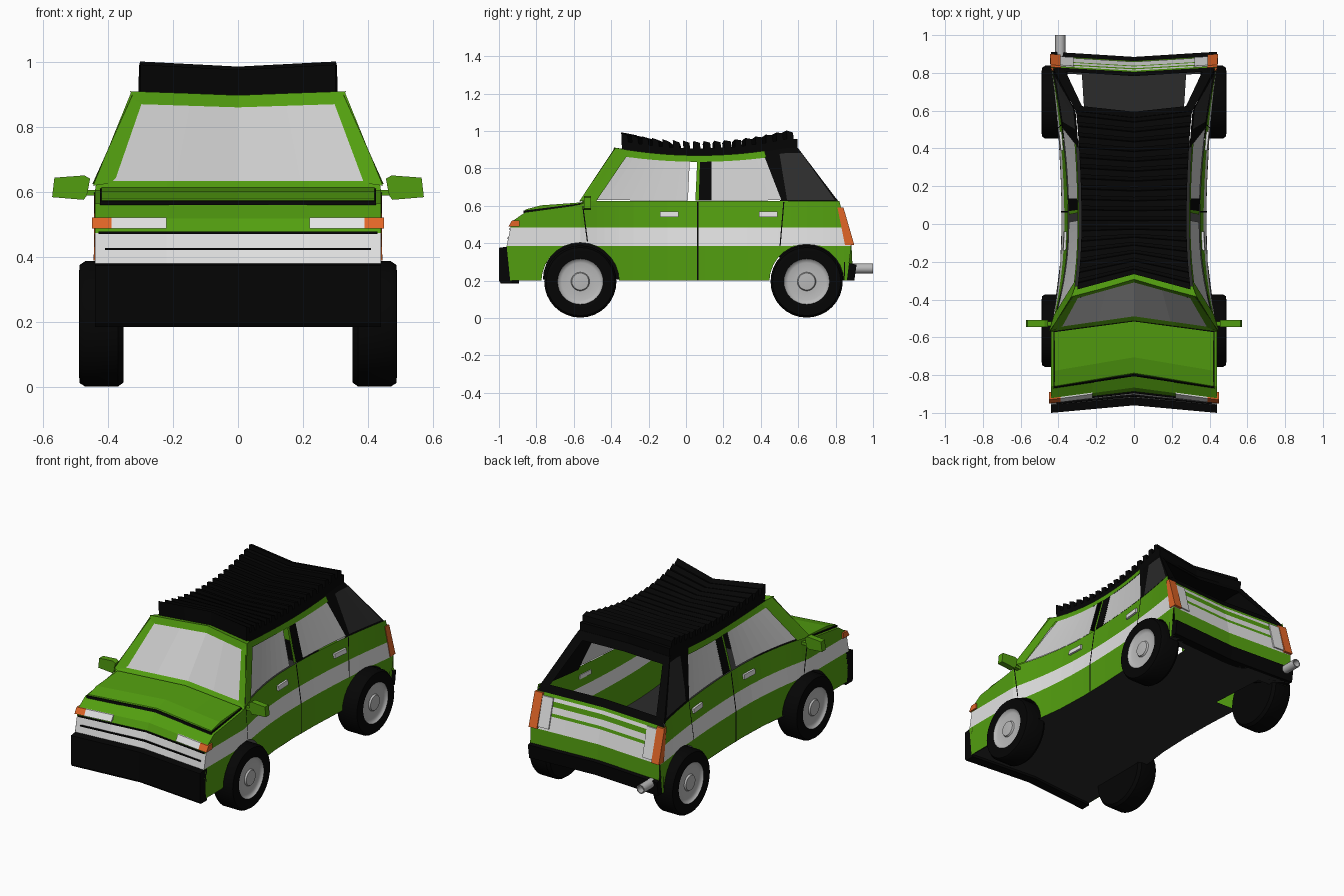
import bpy, bmesh, math
from mathutils import Vector

if "Cube" in bpy.data.objects:
    bpy.data.objects.remove(bpy.data.objects["Cube"])


def material(name, *rgb):
    m = bpy.data.materials.new(name)
    m.use_nodes = True
    m.diffuse_color = (*rgb, 1)
    m.node_tree.nodes["Principled BSDF"].inputs["Base Color"].default_value = (*rgb, 1)
    return m


GREEN = material("green_paint", .085, .34, .005)
SILVER = material("silver_trim", .76, .76, .76)
BLACK = material("black_plastic", .0015, .0015, .0015)
GLASS = material("pale_glass", .6, .6, .6)
DARK = material("dark_glass", .025, .025, .025)
FLOOR = material("dark_floor", .024, .024, .024)
ORANGE = material("orange_lamp", .75, .13, .02)
RIM = material("rim_grey", .48, .48, .48)
BELT, ROOF = .62, .905
ARCHES = ((-.565, .208), (.645, .199))
AXLE_Z = .195


def interp(t, pts):
    if t <= pts[0][0]:
        return pts[0][1]
    for (a, u), (b, v) in zip(pts, pts[1:]):
        if t <= b:
            return u + (v - u) * (t - a) / (b - a)
    return pts[-1][1]


def half_width(z):
    return interp(z, ((BELT, .44), (ROOF, .345)))


# The whole shell is pinched: waist drawn in, roof sagging, ends bent inward
def pinch(p):
    x, y, z = p
    mid = max(0, 1 - abs(x) / half_width(z))
    c = interp(z, ((.4, .04), (.55, .07), (.9, .24))) if y < 0 else interp(z, ((.6, .03), (.9, .06)))
    sag = .042 * max(0, 1 - ((y - .07) / .46) ** 2) + .012 * mid
    reach = .56 if y < 0 else .85
    waist = interp(z, ((.385, .13), (.63, .21), (.9, .17)))
    return Vector((x * (1 - waist * max(0, 1 - (y / reach) ** 2)), y * (1 - c * mid),
                   z - sag * max(0, (z - BELT) / (ROOF - BELT))))


def build(name, verts, faces, mats, idx=None, closed=False, warp=True):
    bm = bmesh.new()
    vs = [bm.verts.new(pinch(v) if warp else v) for v in verts]
    for i, f in enumerate(faces):
        bm.faces.new([vs[k] for k in f]).material_index = idx[i] if idx else 0
    bmesh.ops.remove_doubles(bm, verts=bm.verts, dist=.0002)
    bmesh.ops.dissolve_degenerate(bm, edges=bm.edges, dist=.0002)
    bm.normal_update()
    if closed:
        bmesh.ops.recalc_face_normals(bm, faces=bm.faces)
    else:
        for f in bm.faces:
            if f.normal.dot(f.calc_center_median() - Vector((0, 0, .45))) < 0:
                f.normal_flip()
    me = bpy.data.meshes.new(name)
    bm.to_mesh(me)
    bm.free()
    for m in mats:
        me.materials.append(m)
    ob = bpy.data.objects.new(name, me)
    bpy.context.collection.objects.link(ob)
    return ob


# Open sheet across the car: rows of (half width, y, z), one material per gap
def sheet(name, rows, mats):
    fr = (-1, -.5, 0, .5, 1)
    verts = [(f * w, y, z) for w, y, z in rows for f in fr]
    faces, idx = [], []
    used = list(dict.fromkeys(mats))
    for r in range(len(rows) - 1):
        for c in range(4):
            a = r * 5 + c
            faces.append((a, a + 1, a + 6, a + 5))
            idx.append(used.index(mats[r % len(mats)]))
    return build(name, verts, faces, used, idx)


# Solid bar along x from a closed (y, z) outline
def bar(name, outline, x0, x1, mat, steps=4):
    n = len(outline)
    verts = [(x0 + (x1 - x0) * i / steps, y, z) for i in range(steps + 1) for y, z in outline]
    faces = [(i * n + j, i * n + (j + 1) % n, (i + 1) * n + (j + 1) % n, (i + 1) * n + j)
             for i in range(steps) for j in range(n)]
    faces += [tuple(range(n)), tuple(range(steps * n, steps * n + n))]
    return build(name, verts, faces, [mat], closed=True)


# Strip on both flanks between a bottom edge and a top edge (y0, y1, z)
def flank(name, mat, low, high, off=0, n=6):
    for side, s in (("left", 1), ("right", -1)):
        verts = [(s * (half_width(z) + off), a + (b - a) * i / n, z)
                 for a, b, z in (low, high) for i in range(n + 1)]
        faces = [(i, i + 1, n + 2 + i, n + 1 + i) for i in range(n)]
        build(f"{side}_{name}", verts, faces, [mat])


def quad_pair(name, mat, pts):
    for side, s in (("left", 1), ("right", -1)):
        build(f"{side}_{name}", [(s * x, y, z) for x, y, z in pts], [(0, 1, 2, 3)], [mat])


def box(name, lo, hi, mat, warp=False):
    v = [(x, y, z) for x in (lo[0], hi[0]) for y in (lo[1], hi[1]) for z in (lo[2], hi[2])]
    f = [(0, 1, 3, 2), (4, 5, 7, 6), (0, 1, 5, 4), (2, 3, 7, 6), (0, 2, 6, 4), (1, 3, 7, 5)]
    return build(name, v, f, [mat], closed=True, warp=warp)


# Flanks with wheel arches and a silver stripe
NOSE = ((.2, -.94), (.38, -.96), (.48, -.94), (.52, -.925), (.57, -.86), (.6, -.8), (.62, -.55))
TAIL = ((.2, .86), (.29, .89), (.38, .885), (.62, .82))
HOOD = ((-.925, .52), (-.86, .565), (-.57, .605), (-.54, .625))


def arch_height(y):
    return max([.2] + [AXLE_Z + math.sqrt(r * r - (y - c) ** 2) for c, r in ARCHES if abs(y - c) < r])


stations = [-1, -.925, -.86, -.8, -.28, -.2, -.1, 0, .1, .2, .33, .87, .92]
for c, r in ARCHES:
    stations += [c + r * math.cos(math.pi * i / 14) for i in range(15)]
stations.sort()
for side, s in (("left", 1), ("right", -1)):
    verts, faces = [], []
    for y in stations:
        for level in (.2, .385, .485, .63):
            z = min(max(level, arch_height(y)), interp(y, HOOD))
            verts.append((s * .44, min(max(y, interp(z, NOSE)), interp(z, TAIL)), z))
    for i in range(len(stations) - 1):
        faces += [(4 * i + k, 4 * i + 4 + k, 4 * i + 5 + k, 4 * i + 1 + k) for k in range(3)]
    build(f"{side}_body_side", verts, faces, [GREEN, SILVER], [0, 1, 0] * (len(stations) - 1))

# Nose, hood and tail
sheet("nose", [(.44, -.96, .37), (.44, -.94, .475), (.44, -.925, .52), (.44, -.86, .565),
               (.44, -.57, .605), (.44, -.545, .635)], [SILVER, GREEN, GREEN, GREEN, GREEN])
bar("hood_gap", [(-.872, .561), (-.87, .574), (-.57, .612), (-.57, .6)], -.425, .425, BLACK)
bar("hood_lid", [(-.866, .572), (-.862, .58), (-.78, .602), (-.575, .617), (-.575, .608)], -.42, .42, GREEN)
bar("front_bumper", [(-.93, .185), (-.99, .185), (-1, .2), (-1, .375), (-.93, .385)], -.44, .44, BLACK)
for z, w in ((.425, .41), (.475, .43)):
    y = interp(z, NOSE) - .006
    bar("grille_slit", [(y, z - .003), (y, z + .004), (y + .02, z + .004), (y + .02, z - .003)], -w, w, BLACK)
sheet("tail", [(.44, .89, .28), (.44, .885, .385), (.44, .864, .47), (.44, .86, .488), (.44, .85, .525),
               (.44, .844, .555), (.44, .837, .575), (.44, .83, .592), (.40, .81, .635)],
      [GREEN, SILVER, GREEN, SILVER, GREEN, SILVER, GREEN, BLACK])
bar("rear_bumper", [(.845, .2), (.9, .2), (.912, .285), (.845, .3)], -.44, .44, BLACK)
for s in (1, -1):
    lamp = [(-.95, .488), (-.93, .522), (-.89, .522), (-.89, .488)]
    bar("headlight", lamp, s * .22, s * .39, SILVER, 1)
    bar("indicator", lamp, s * .39, s * .45, ORANGE, 1)
    bar("tail_lamp", [(.85, .39), (.9, .39), (.842, .59), (.81, .59)], s * .39, s * .444, ORANGE, 1)
    bar("tail_panel", [(.87, .4), (.89, .4), (.844, .575), (.82, .575)], s * .32, s * .39, SILVER, 1)

# Floor, narrowed between the rear wheels only
c, r = ARCHES[1]
sheet("floor", [(w, y, .2) for w, y in ((.44, -.95), (.44, -.5), (.44, -.2), (.44, 0), (.44, .2), (.44, c - r),
                                        (.28, c - r), (.28, .8), (.44, .8), (.44, .88))], [FLOOR])

# Wheel wells, the rear ones open at their front foot
for (c, r), count, x in zip(ARCHES, (15, 12), (.3, .36)):
    arc = [(c + r * math.cos(math.pi * i / 14), .205 + r * math.sin(math.pi * i / 14)) for i in range(count)]
    for s in (1, -1):
        bar("wheel_well", arc, s * x, s * (x + .03), BLACK, 1)

# Windscreen, cabin pillars and glass
sheet("windscreen", [(.39, -.55, .635), (.325, -.40, .872)], [GLASS])
sheet("windscreen_header", [(.335, -.40, .868), (.365, -.385, .912), (.35, -.33, .912)], [GREEN])
quad_pair("front_pillar_face", GREEN, [(.446, -.57, .62), (.383, -.552, .63), (.325, -.40, .872), (.362, -.38, .91)])
flank("front_pillar", GREEN, (-.57, -.48, .625), (-.385, -.30, .905), .01)
flank("roof_rail", GREEN, (-.37, .43, .872), (-.38, .42, .912), .006, 12)
flank("front_window", GLASS, (-.49, .01, .63), (-.32, .02, .878), 0, 8)
flank("door_frame", GREEN, (.05, .07, .63), (.06, .075, .88), 0, 1)
flank("centre_pillar", BLACK, (.068, .135, .63), (.075, .135, .878), .002, 1)
flank("rear_window", GLASS, (.135, .51, .63), (.135, .42, .878))
flank("rear_pillar", BLACK, (.51, .825, .61), (.40, .60, .908), -.006)
flank("quarter_glass", DARK, (.54, .795, .632), (.50, .615, .882), -.001)
quad_pair("rear_post", BLACK, [(.434, .822, .61), (.37, .815, .63), (.29, .61, .88), (.338, .6, .908)])
sheet("rear_header", [(.31, .63, .865), (.338, .6, .908), (.33, .55, .908)], [BLACK])

# Ribbed roof rack
PITCH = .0555
for i in range(17):
    y = -.345 + i * PITCH
    e = y + PITCH
    bar("roof_rib", [(y, .89), (y - .004, 1.003), (y + .03, .992), (y + .034, .957), (e, .957), (e, .89)],
        -.335, .335, BLACK)

# Door seams and handles
flank("lower_door_seam", BLACK, (.06, .068, .2), (.06, .068, .385), .004, 1)
flank("upper_door_seam", BLACK, (.06, .068, .385), (.06, .068, .62), .004, 1)
flank("front_seam", BLACK, (-.53, -.524, .41), (-.555, -.549, .6), .004, 1)
flank("rear_seam", BLACK, (.50, .506, .385), (.52, .526, .62), .004, 1)
for s in (1, -1):
    for y in (-.14, .39):
        box("door_handle", (s * .435, y, .54), (s * .455, y + .1, .568), SILVER, True)
    # Wing mirrors
    box("mirror_arm", (s * .39, -.54, .59), (s * .48, -.515, .607), GREEN)
    m = [(s * .465, .59), (s * .455, .642), (s * .473, .652), (s * .565, .645), (s * .572, .585), (s * .475, .577)]
    n = len(m)
    build("wing_mirror", [(x, y, z) for y in (-.545, -.508) for x, z in m],
          [tuple(range(n)), tuple(range(n, 2 * n))] + [(j, (j + 1) % n, n + (j + 1) % n, n + j) for j in range(n)],
          [GREEN], closed=True, warp=False)


# Turned parts: profile of (radius, distance along axis)
def lathe(name, profile, place, mats, idx, n=32):
    k = len(profile)
    verts = [place(r * math.cos(2 * math.pi * i / n), r * math.sin(2 * math.pi * i / n), d)
             for i in range(n) for r, d in profile]
    faces = [(i * k + j, i * k + j + 1, (i + 1) % n * k + j + 1, (i + 1) % n * k + j)
             for i in range(n) for j in range(k - 1)]
    ob = build(name, verts, faces, mats, idx * n, closed=True, warp=False)
    bpy.context.view_layer.objects.active = ob
    ob.select_set(True)
    bpy.ops.object.shade_smooth_by_angle(angle=math.radians(35))
    ob.select_set(False)


WHEEL = [(0, .355), (.15, .355), (.18, .352), (.193, .37), (.193, .47), (.182, .487), (.15, .49), (.122, .487),
         (.115, .478), (.1, .472), (.05, .474), (.045, .484), (.02, .486), (0, .486)]
for s in (1, -1):
    for c, r in ARCHES:
        lathe("wheel", WHEEL, lambda u, v, d: (s * d, c + u, AXLE_Z + v), [BLACK, RIM], [0] * 7 + [1] * 6)
lathe("exhaust_pipe", [(0, .86), (.027, .86), (.027, 1), (.021, 1), (.021, .96), (0, .96)],
      lambda u, v, d: (-.39 + u, d, .265 + v), [RIM], [0] * 5, 12)
